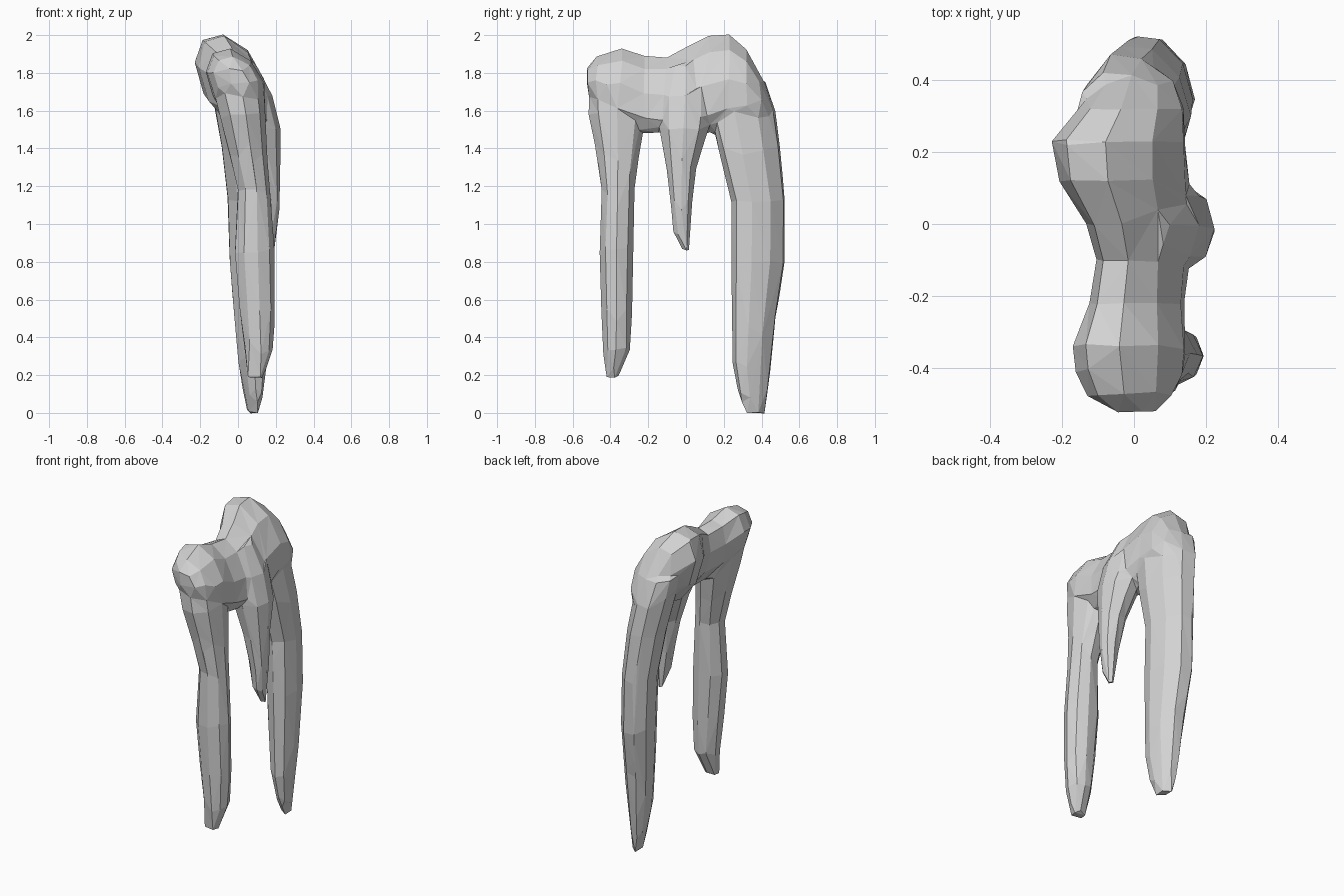
import bpy, bmesh, math
from mathutils import Vector

cube = bpy.data.objects.get("Cube")
if cube:
    bpy.data.objects.remove(cube, do_unlink=True)

GREY = (0.65, 0.65, 0.65, 1)
stone = bpy.data.materials.new("grey_stone")
stone.use_nodes = True
stone.diffuse_color = GREY
stone.node_tree.nodes["Principled BSDF"].inputs["Base Color"].default_value = GREY

SIDES = 9


def loft(bm, rings):
    """Skin a closed tube through a list of point rings."""
    loops = [[bm.verts.new(p) for p in ring] for ring in rings]
    for a, b in zip(loops, loops[1:]):
        for i in range(SIDES):
            j = (i + 1) % SIDES
            bm.faces.new((a[i], a[j], b[j], b[i]))
    bm.faces.new(loops[0][::-1])
    bm.faces.new(loops[-1])


def ellipse(ra, rb):
    angles = [math.tau * i / SIDES for i in range(SIDES)]
    return [(ra * 1.05 * math.cos(t), rb * 1.05 * math.sin(t)) for t in angles]


def hanging(bm, rows, turn=0):
    """Tapering vertical limb; rows are x, y, z, half width, half depth."""
    c, s = math.cos(turn), math.sin(turn)
    loft(bm, [[Vector((x + c * u - s * v, y + s * u + c * v, z))
               for u, v in ellipse(ra, rb)] for x, y, z, ra, rb in rows])


def ridge(bm, rows, lean=-0.3):
    """Leaning top mass along y; rows are y, x, z, half width, half height."""
    loft(bm, [[Vector((x + u + lean * v, y, z + v))
               for u, v in ellipse(ra, rb)] for y, x, z, ra, rb in rows])


bm = bmesh.new()

# Humped ridge
ridge(bm, [(-.525, 0, 1.77, .05, .06), (-.48, -.01, 1.76, .11, .12),
           (-.41, -.01, 1.74, .14, .165), (-.34, -.01, 1.74, .145, .185),
           (-.22, .01, 1.69, .115, .195), (-.1, .025, 1.68, .11, .195),
           (0, .015, 1.7, .125, .23), (.12, -.025, 1.74, .16, .25),
           (.23, -.04, 1.77, .17, .227), (.32, -.005, 1.74, .135, .18),
           (.39, .01, 1.67, .1, .12), (.43, .02, 1.62, .05, .06)])

# Front leg, flaring into the ridge
hanging(bm, [(-.01, -.37, 1.78, .13, .135), (.02, -.365, 1.58, .12, .148),
             (.05, -.36, 1.38, .1, .112), (.083, -.36, 1.18, .085, .085),
             (.085, -.368, .85, .104, .088), (.1, -.367, .55, .093, .08),
             (.108, -.367, .34, .075, .072), (.09, -.393, .18, .042, .03)])

# Back leg, its section turned diagonally
hanging(bm, [(-.03, .255, 1.76, .17, .125), (.005, .3, 1.6, .18, .115),
             (.033, .337, 1.4, .168, .11), (.052, .384, 1.12, .145, .1),
             (.06, .384, .8, .145, .098), (.07, .362, .5, .118, .085),
             (.075, .35, .28, .108, .07), (.08, .357, .1, .082, .045),
             (.083, .368, -.005, .05, .025)], math.radians(112))

# Short middle fang
hanging(bm, [(0, 0, 1.85, .09, .1), (.055, -.005, 1.68, .122, .135),
             (.112, -.01, 1.5, .11, .125),
             (.145, -.025, 1.3, .077, .078), (.165, -.025, 1.1, .056, .055),
             (.17, -.025, .96, .035, .045), (.18, .005, .85, .017, .017)])

bmesh.ops.recalc_face_normals(bm, faces=bm.faces)
mesh = bpy.data.meshes.new("hanging_rock")
bm.to_mesh(mesh)
bm.free()
rock = bpy.data.objects.new("hanging_rock", mesh)
bpy.context.collection.objects.link(rock)

# Fuse the parts into one skin, then facet it
fuse = rock.modifiers.new("fuse", 'REMESH')
fuse.mode = 'VOXEL'
fuse.voxel_size = 0.016
soften = rock.modifiers.new("soften", 'SMOOTH')
soften.factor = 0.5
soften.iterations = 4
facet = rock.modifiers.new("facet", 'DECIMATE')
facet.ratio = 0.014
bpy.context.view_layer.update()
deps = bpy.context.evaluated_depsgraph_get()
baked = bpy.data.meshes.new_from_object(rock.evaluated_get(deps))
rock.modifiers.clear()
rock.data = baked

# Flat facets in one colour
baked.materials.clear()
baked.materials.append(stone)
for p in baked.polygons:
    p.use_smooth = False
    p.material_index = 0
